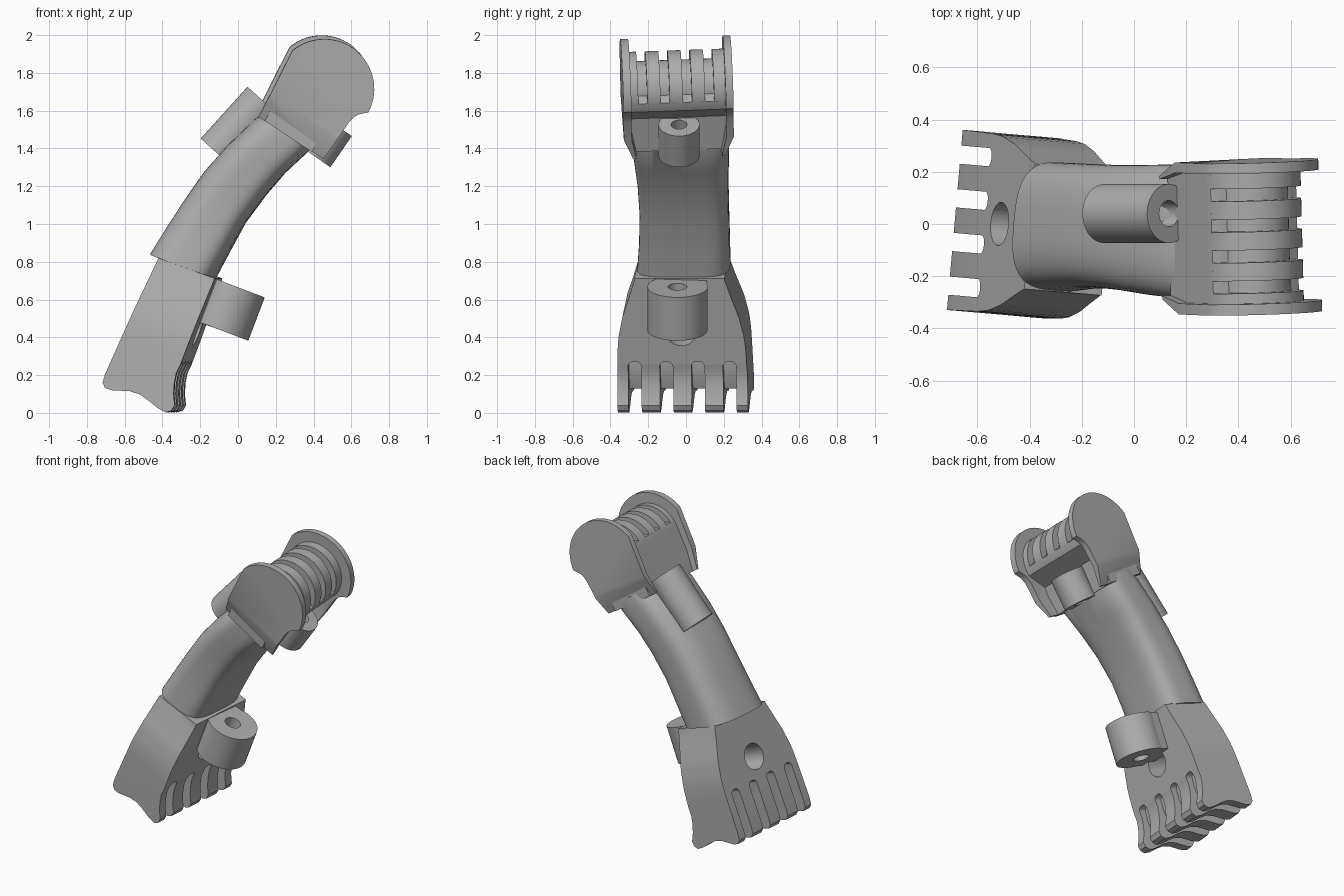
import bpy, bmesh, math
from mathutils import Vector, Matrix

old = bpy.data.objects.get("Cube")
if old:
    bpy.data.objects.remove(old, do_unlink=True)

grey = bpy.data.materials.new("plain grey")
grey.use_nodes = True
GREY = (0.42, 0.42, 0.42, 1)
grey.diffuse_color = GREY
grey.node_tree.nodes["Principled BSDF"].inputs["Base Color"].default_value = GREY


def finish(bm, name):
    bmesh.ops.recalc_face_normals(bm, faces=bm.faces)
    mesh = bpy.data.meshes.new(name)
    bm.to_mesh(mesh)
    bm.free()
    mesh.materials.append(grey)
    ob = bpy.data.objects.new(name, mesh)
    bpy.context.collection.objects.link(ob)
    return ob


def prism_mesh(pts, y0, y1):
    """Side profile (x, z) extruded across y."""
    bm = bmesh.new()
    face = bm.faces.new([bm.verts.new((x, y0, z)) for x, z in pts])
    out = bmesh.ops.extrude_face_region(bm, geom=[face])
    for v in out["geom"]:
        if isinstance(v, bmesh.types.BMVert):
            v.co.y = y1
    return bm


def prism(name, pts, y0, y1):
    return finish(prism_mesh(pts, y0, y1), name)


def rod(name, a, b, y, r):
    """Cylinder between two (x, z) points at a given y."""
    a, b = Vector((a[0], y, a[1])), Vector((b[0], y, b[1]))
    d = b - a
    mat = Matrix.Translation((a + b) / 2) @ d.to_track_quat("Z", "Y").to_matrix().to_4x4()
    bm = bmesh.new()
    bmesh.ops.create_cone(bm, cap_ends=True, segments=48, radius1=r, radius2=r,
                          depth=d.length, matrix=mat)
    return finish(bm, name)


def cut(ob, cutter):
    mod = ob.modifiers.new("cut", "BOOLEAN")
    mod.operation, mod.solver, mod.object = "DIFFERENCE", "EXACT", cutter
    bpy.context.view_layer.update()
    dg = bpy.context.evaluated_depsgraph_get()
    mesh = bpy.data.meshes.new_from_object(ob.evaluated_get(dg))
    ob.modifiers.clear()
    ob.data = mesh
    bpy.data.objects.remove(cutter, do_unlink=True)


def arc(c, r, a0, a1, n=36):
    return [(c[0] + r * math.cos(math.radians(a0 + (a1 - a0) * i / n)),
             c[1] + r * math.sin(math.radians(a0 + (a1 - a0) * i / n))) for i in range(n + 1)]


def lerp_table(table, s):
    for (s0, w0), (s1, w1) in zip(table, table[1:]):
        if s <= s1:
            return w0 + (w1 - w0) * (s - s0) / (s1 - s0)
    return table[-1][1]


# Lower clevis: side profile, flared in width along its axis
profile = [(-0.43, 0.82), (-0.132, 0.712), (-0.305, 0.255), (-0.327, 0.21), (-0.337, 0.16),
           (-0.341, 0.1), (-0.335, 0.04), (-0.352, 0.012), (-0.383, 0.003), (-0.425, 0.025),
           (-0.48, 0.07), (-0.525, 0.1), (-0.575, 0.115), (-0.67, 0.12), (-0.705, 0.132),
           (-0.718, 0.16), (-0.705, 0.205)]
flare = [(-0.9, 0.348), (-0.55, 0.345), (-0.4, 0.341), (-0.32, 0.334), (-0.21, 0.31),
         (-0.1, 0.272), (0, 0.24), (0.2, 0.232)]
axis, base = Vector((0.38, 0, 0.925)), Vector((-0.28, 0, 0.76))
bm = prism_mesh(profile, -1, 1)
for i in range(14):
    bmesh.ops.bisect_plane(bm, geom=bm.verts[:] + bm.edges[:] + bm.faces[:],
                           plane_co=base - axis * (0.035 * i), plane_no=axis)
for v in bm.verts:
    s = (Vector((v.co.x, 0, v.co.z)) - base).dot(axis)
    v.co.y *= lerp_table(flare, s)
clevis = finish(bm, "lower_clevis")

# Round-ended slots between the lower teeth, and the cross hole
slot = [(-0.8, 0.525), (-0.545, 0.42), (-0.53, 0.17), (-0.48, 0.16), (-0.41, 0.13),
        (-0.37, 0.2), (-0.345, 0.29), (-0.2, 0.23), (-0.2, -0.1), (-0.8, -0.1)]
for k in range(4):
    y = -0.253 + 0.168 * k
    bm = prism_mesh(slot, y - 0.035, y + 0.035)
    ends = [e for e in bm.edges if min(v.co.z for v in e.verts) > 0.22
            and abs(e.verts[0].co.y - e.verts[1].co.y) < 1e-5]
    bmesh.ops.bevel(bm, geom=ends, offset=0.028, segments=5, profile=0.5, affect="EDGES")
    cut(clevis, finish(bm, "slot_cutter"))
cut(clevis, rod("hole_cutter", (-0.725, 0.635), (-0.085, 0.37), 0, 0.083))
clevis.data.transform(Matrix.Translation((-0.37, -0.012, 0))
                      @ Matrix.Rotation(math.radians(-5), 4, "Z")
                      @ Matrix.Translation((0.4, 0, 0)))

# Lower boss with its bridge to the clevis
boss = rod("lower_boss", (-0.008, 0.668), (-0.095, 0.439), -0.045, 0.16)
bridge = prism("lower_boss_bridge", [(-0.16, 0.725), (-0.01, 0.668), (-0.097, 0.44), (-0.24, 0.49)],
               -0.16, 0.11)
for ob in (boss, bridge):
    cut(ob, rod("bore_cutter", (0.03, 0.768), (-0.133, 0.339), -0.045, 0.05))

# Curved shank: rounded-box sections (outer point, inner point, y centre, half width),
# squarer on the inner side and untwisting towards the head
sections = [((-0.462, 0.84), (-0.12, 0.717), -0.01, 0.245),
            ((-0.37, 0.99), (-0.048, 0.85), -0.007, 0.239),
            ((-0.28, 1.13), (0.038, 1.005), -0.008, 0.236),
            ((-0.177, 1.278), (0.15, 1.155), -0.015, 0.24),
            ((-0.06, 1.41), (0.25, 1.27), -0.023, 0.25),
            ((0.09, 1.555), (0.373, 1.384), -0.03, 0.26),
            ((0.17, 1.6), (0.39, 1.44), -0.033, 0.255)]
bm = bmesh.new()
rings, N = [], 64
for j, (outer, inner, yc, hw) in enumerate(sections):
    o, i = Vector((outer[0], 0, outer[1])), Vector((inner[0], 0, inner[1]))
    twist = Matrix.Rotation(math.radians(-5) * max(0, 1 - j / 5), 3, "Z")
    ring = []
    for k in range(N):
        c, s = math.cos(math.tau * k / N), math.sin(math.tau * k / N)
        power = 0.52 if c > 0 else 0.68
        c, s = (math.copysign(abs(f) ** power, f) for f in (c, s))
        offset = (i - o) / 2 * c + Vector((0, hw * s, 0))
        ring.append(bm.verts.new((o + i) / 2 + Vector((0, yc, 0)) + twist @ offset))
    rings.append(ring)
for a, b in zip(rings, rings[1:]):
    for k in range(N):
        bm.faces.new((a[k], a[(k + 1) % N], b[(k + 1) % N], b[k]))
bm.faces.new(rings[0])
bm.faces.new(rings[-1])
finish(bm, "curved_shank")

# Head block, grooved roller and knuckles
HUB = (0.45, 1.725)
Y0, Y1 = -0.31, 0.215
underside = [(0.47, 1.565), (0.385, 1.39)]
head = [prism("head_block", [(0.135, 1.555)] + arc(HUB, 0.195, 151, 141, 3)
              + [(0.37, 1.835), (0.583, 1.69)] + arc(HUB, 0.195, -25, -40, 3) + underside, Y0, Y1),
        prism("hinge_roller", arc(HUB, 0.145, 0, 352, 44), Y0, Y1)]
knuckle = [(0.135, 1.555)] + arc(HUB, 0.195, 151, -40) + underside
edges = [Y0] + [-0.235 + 0.118 * k + e for k in range(4) for e in (-0.024, 0.024)] + [Y1]
for k in range(5):
    head.append(prism(f"knuckle_{k + 1}", knuckle, edges[2 * k], edges[2 * k + 1]))

# Side plates, each with a chamfered lower edge
plate = [(0.103, 1.575), (0.15, 1.67)] + arc(HUB, 0.264, 130, -28) + [
    (0.63, 1.59), (0.603, 1.573), (0.58, 1.548), (0.53, 1.475), (0.447, 1.352)]
chamfer_co, chamfer_no = Vector((0.53, 0, 1.442)), Vector((0.573, 0, 0.819))
for name, inner, outer in (("right_plate", -0.298, -0.34), ("left_plate", 0.203, 0.243)):
    bm = prism_mesh(plate, inner, outer)
    bmesh.ops.bisect_plane(bm, geom=bm.verts[:] + bm.edges[:] + bm.faces[:],
                           plane_co=chamfer_co, plane_no=chamfer_no)
    for v in bm.verts:
        depth = max(0, (chamfer_co - v.co).dot(chamfer_no))
        slope = 0.4 if abs(v.co.y - outer) < 1e-4 else 0.2
        v.co.y += math.copysign(slope * depth, inner - outer)
    head.append(finish(bm, name))

# The whole head sits slightly rolled and turned
pivot = Matrix.Translation((0.45, -0.05, 1.715))
turn = Matrix.Rotation(math.radians(1.5), 4, "Z") @ Matrix.Rotation(math.radians(2), 4, "X")
for ob in head:
    ob.data.transform(pivot @ turn @ pivot.inverted())

# Upper bosses on the outer and inner sides of the head
outer_boss = rod("outer_boss", (0.134, 1.651), (-0.114, 1.377), 0.04, 0.113)
cut(outer_boss, rod("bore_cutter", (0.2, 1.725), (0, 1.503), 0.04, 0.05))
inner_boss = rod("inner_boss", (0.514, 1.527), (0.4, 1.362), -0.037, 0.108)
cut(inner_boss, rod("bore_cutter", (0.58, 1.62), (0.34, 1.275), -0.037, 0.042))

# Smooth shading with sharp edges kept
bpy.ops.object.select_all(action="DESELECT")
for ob in bpy.context.collection.objects:
    if ob.type == "MESH":
        ob.select_set(True)
        bpy.context.view_layer.objects.active = ob
bpy.ops.object.shade_smooth_by_angle(angle=math.radians(30))
